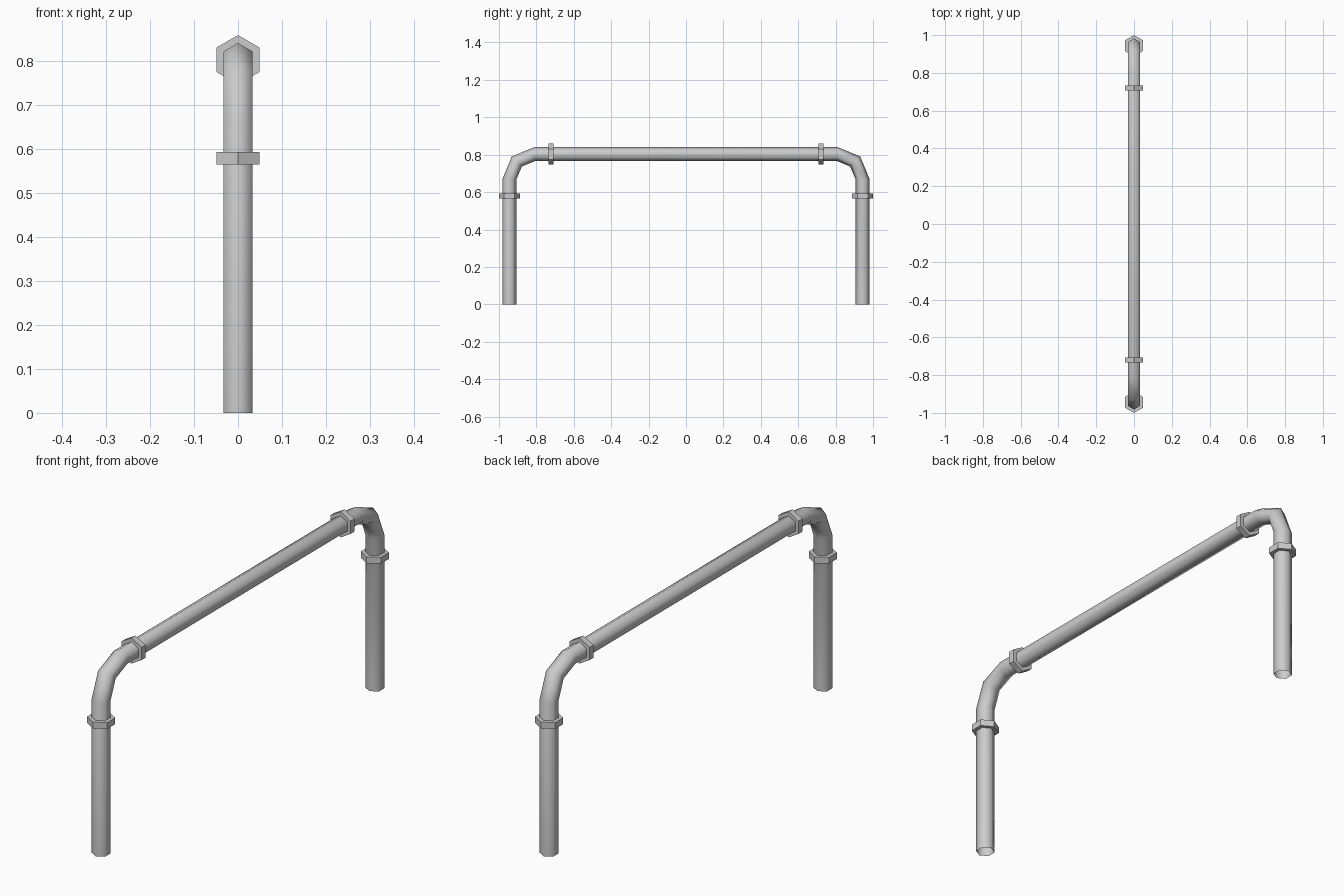
import bpy, bmesh, math
from mathutils import Vector

if "Cube" in bpy.data.objects:
    bpy.data.objects.remove(bpy.data.objects["Cube"])

LEG_Y, TOP_Z = 0.944, 0.803      # centre lines of the legs and the bar
PIPE_R, COLLAR_R = 0.038, 0.056  # hexagon corner radii
BEND = 0.134                     # elbow radius
SIDES = 6


def loft(name, rings, smooth, closed=False):
    """Skin hexagonal rings given as (y, z, outward angle in the yz plane, radius)."""
    bm = bmesh.new()
    loops = []
    for y, z, ang, r in rings:
        out = Vector((0, math.cos(ang), math.sin(ang)))
        loop = []
        for k in range(SIDES):
            a = 2 * math.pi * k / SIDES
            loop.append(bm.verts.new(Vector((0, y, z)) + out * r * math.cos(a)
                                     + Vector((r * math.sin(a), 0, 0))))
        loops.append(loop)
    pairs = list(zip(loops, loops[1:]))
    if closed:
        pairs.append((loops[-1], loops[0]))
    for a, b in pairs:
        for k in range(SIDES):
            n = (k + 1) % SIDES
            bm.faces.new((a[k], a[n], b[n], b[k]))
    bmesh.ops.recalc_face_normals(bm, faces=bm.faces)
    for f in bm.faces:
        f.smooth = smooth
    me = bpy.data.meshes.new(name)
    bm.to_mesh(me)
    bm.free()
    ob = bpy.data.objects.new(name, me)
    bpy.context.collection.objects.link(ob)
    return ob


def collar(name, y, z, ang, along, half):
    """Hexagonal ring fitted around the pipe."""
    dy, dz = along[0] * half, along[1] * half
    loft(name, [(y - dy, z - dz, ang, PIPE_R), (y - dy, z - dz, ang, COLLAR_R),
                (y + dy, z + dz, ang, COLLAR_R), (y + dy, z + dz, ang, PIPE_R)],
         False, closed=True)


# Bent pipe: leg, elbow, bar, elbow, leg, open at both feet
cy, cz = LEG_Y - BEND, TOP_Z - BEND
half_path = [(LEG_Y, 0, 0, PIPE_R)]
for deg in (0, 45, 90):
    a = math.radians(deg)
    half_path.append((cy + BEND * math.cos(a), cz + BEND * math.sin(a), a, PIPE_R))
other_half = [(-y, z, math.pi - a, r) for y, z, a, r in reversed(half_path)]
loft("rail_pipe", half_path + other_half, True)

# Collars on the legs and the bar
for side, s in (("front", -1), ("back", 1)):
    collar(side + "_leg_collar", s * LEG_Y, 0.579, 0 if s > 0 else math.pi, (0, 1), 0.014)
    collar(side + "_bar_collar", s * 0.721, TOP_Z, math.pi / 2, (1, 0), 0.0135)
